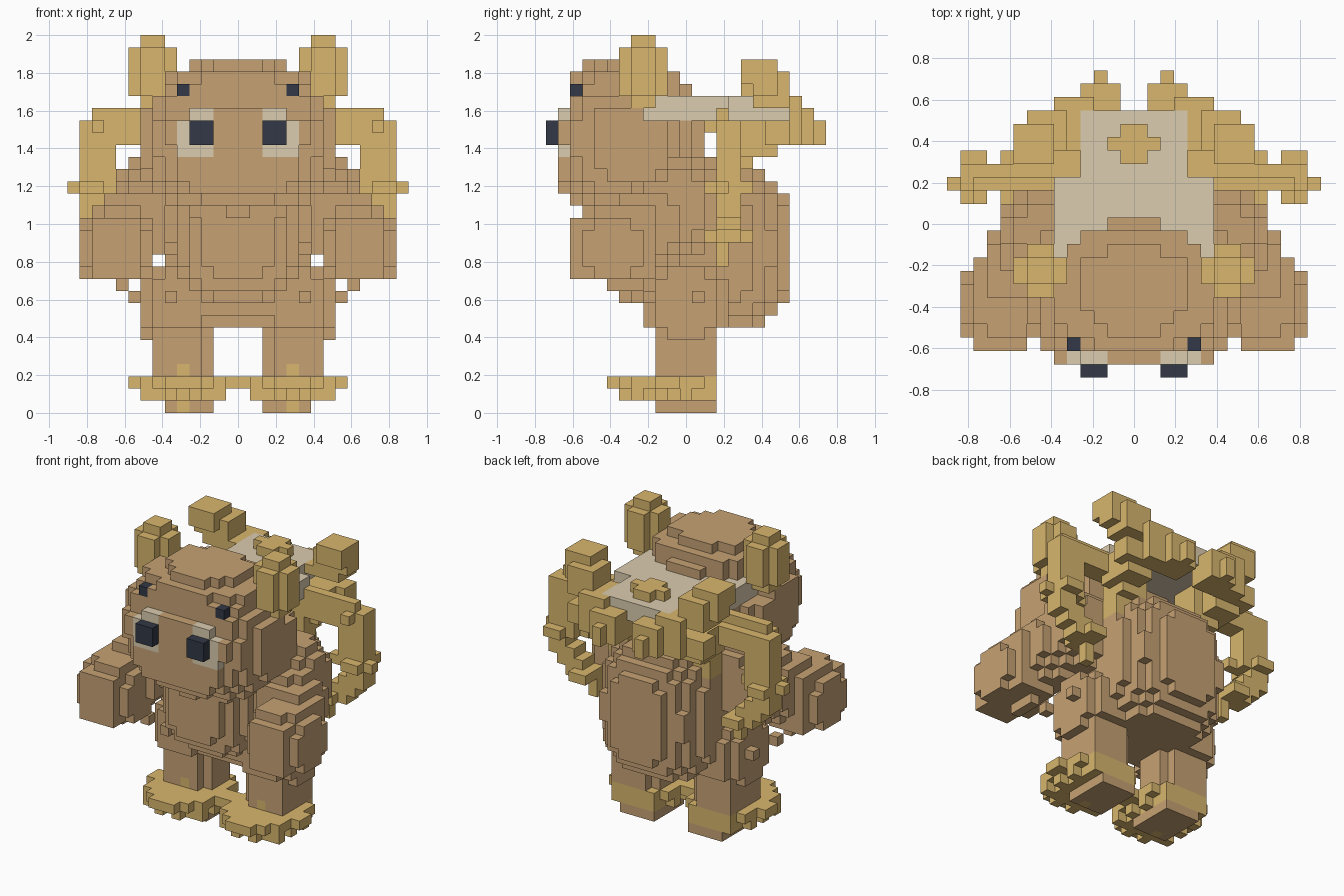
import bpy
import bmesh
from math import radians

default = bpy.data.objects.get("Cube")
if default:
    bpy.data.objects.remove(default, do_unlink=True)

V = 2 / 31          # edge of one block
Y_OFFSET = 11.5     # blocks from the front limit to the centre


def make_material(name, rgb):
    mat = bpy.data.materials.new(name)
    mat.use_nodes = True
    mat.diffuse_color = (*rgb, 1)
    mat.node_tree.nodes["Principled BSDF"].inputs["Base Color"].default_value = (*rgb, 1)
    return mat


FUR = make_material("brown fur", (0.565, 0.36, 0.174))
GOLD = make_material("golden wood", (0.69, 0.47, 0.155))
STONE = make_material("pale stone", (0.71, 0.605, 0.43))
DARK = make_material("dark slate", (0.032, 0.04, 0.063))


def box(x0, x1, y0, y1, z0, z1):
    return {(i, j, k) for i in range(x0, x1) for j in range(y0, y1) for k in range(z0, z1)}


def blob(centre, radii, powers):
    """Blocks whose centres lie inside a rounded box."""
    def inside(cell):
        pos = ((cell[0] + 0.5) * V, (cell[1] + 0.5 - Y_OFFSET) * V, (cell[2] + 0.5) * V)
        return sum((abs(p - c) / r) ** e for p, c, r, e in zip(pos, centre, radii, powers)) <= 1
    return {cell for cell in box(-14, 14, 0, 23, 0, 31) if inside(cell)}


def mirror(cells):
    return {(-1 - i, j, k) for i, j, k in cells}


parts = []          # (name, cells, material); earlier parts keep shared blocks
taken = set()


def add(name, cells, mat):
    cells = cells - taken
    taken.update(cells)
    parts.append((name, cells, mat))


def add_pair(name, cells, mat):
    add("left_" + name, cells, mat)
    add("right_" + name, mirror(cells), mat)


# Eyes and brows
add_pair("pupil", box(2, 4, 0, 2, 22, 24), DARK)
add_pair("eye_white", box(2, 4, 1, 2, 21, 25) | box(4, 5, 1, 2, 21, 24), STONE)
add_pair("brow", box(4, 5, 2, 3, 26, 27), DARK)

# Ears: a rounded post with a cap
ear = (box(5, 9, 7, 9, 26, 30) | box(6, 8, 6, 10, 26, 30)
       | box(6, 8, 7, 9, 25, 31))
add_pair("ear", ear, GOLD)

# Stone slab on the back, with a raised cross
add("slab", box(-6, 6, 8, 15, 24, 26) | box(-4, 4, 14, 20, 24, 26), STONE)
add("slab_cross", box(-1, 1, 16, 19, 26, 27) | box(-2, 2, 17, 18, 26, 27), GOLD)

# Branches carrying the slab, rising from the rear tips to the crowns
trunk = (box(3, 6, 14, 16, 18, 24) | box(3, 6, 14, 17, 20, 24)
         | box(4, 7, 15, 19, 21, 24))
rear_twig = (box(1, 6, 19, 21, 22, 24) | box(1, 6, 20, 21, 24, 25) | box(1, 4, 21, 22, 22, 25)
             | box(2, 3, 22, 23, 22, 24) | box(4, 8, 18, 20, 22, 24))
crown = (box(4, 8, 17, 20, 25, 26) | box(3, 6, 20, 21, 25, 26)
         | box(5, 8, 17, 20, 26, 28) | box(6, 9, 17, 19, 26, 27) | box(6, 9, 16, 19, 27, 29))
add_pair("branch", trunk | rear_twig | crown, GOLD)

# Outer branches hanging beside the shoulders and curling in behind the arms
hanging = (box(6, 12, 14, 15, 24, 25) | box(6, 12, 14, 16, 22, 24)
           | box(10, 13, 14, 16, 18, 24) | box(11, 13, 14, 16, 17, 18)
           | box(10, 13, 14, 16, 16, 17) | box(9, 12, 14, 16, 15, 16)
           | box(8, 11, 14, 16, 14, 15) | box(8, 9, 14, 15, 12, 14))
twigs = (box(11, 13, 13, 17, 18, 19) | box(9, 14, 14, 15, 18, 19)
         | box(8, 10, 13, 17, 14, 15) | box(11, 12, 13, 14, 23, 24))
add_pair("hanging_branch", hanging | twigs, GOLD)

# Feet: a jagged golden cuff around each leg
cuff = (box(2, 7, 6, 14, 1, 3) | box(1, 8, 7, 13, 2, 3) | box(0, 9, 9, 11, 2, 3)
        | box(3, 6, 5, 6, 2, 3))
cuff |= {(i, j, 1) for i in (1, 7) for j in (7, 9, 11)}
cuff -= {(i, 6, 1) for i in (2, 4, 6)}
spots = box(4, 5, 9, 10, 0, 1) | box(4, 5, 9, 10, 3, 4)
add_pair("foot_cuff", cuff | spots, GOLD)

# Legs and hips
leg = (box(2, 6, 9, 14, 0, 3) | box(3, 7, 9, 14, 3, 7)
       | box(2, 7, 10, 13, 3, 7) | box(7, 8, 10, 13, 6, 7))
hip = blob((0.32, 0, 0.58), (0.21, 0.24, 0.2), (3, 3, 4))
hip -= box(0, 14, 0, 23, 0, 7)
knobs = box(8, 9, 12, 13, 9, 10) | box(8, 9, 8, 9, 9, 10) | box(5, 6, 7, 8, 9, 10)
add_pair("leg", leg | hip | knobs, FUR)

# Torso with a round back and a belly that juts forward
torso = (blob((0, 0.13, 0.87), (0.41, 0.43, 0.46), (2.2, 2.2, 3.6))
         | blob((0, -0.1, 0.95), (0.36, 0.4, 0.4), (2.5, 2.5, 2.5)))
add("torso", torso - box(-14, 14, 0, 23, 0, 7), FUR)

# Arms: shoulder and forearm sloping down to a heavy stepped fist
fist = (box(7, 13, 3, 8, 11, 16) | box(8, 12, 2, 9, 11, 16)
        | box(8, 12, 4, 9, 16, 17) | box(8, 11, 3, 9, 16, 17) | box(8, 11, 6, 10, 17, 18))
corners = {(i, j, k) for i in (7, 12) for j in (3, 7) for k in (11, 15)}
arm = (blob((0.42, -0.02, 1.1), (0.25, 0.2, 0.26), (2.3, 2.3, 2.3))
       | blob((0.52, -0.17, 1.0), (0.2, 0.2, 0.22), (2.5, 2.5, 2.5))
       | (fist - corners) | box(9, 10, 5, 8, 10, 11))
arm -= box(6, 7, 0, 23, 11, 13)
add_pair("arm", arm, FUR)

# Head: a rounded mass with a flat muzzle, trimmed at the eyes, ears and slab
head = blob((0, -0.31, 1.45), (0.53, 0.385, 0.425), (2.5, 2.5, 2.5))
head |= (box(-4, 4, 1, 3, 18, 25) | box(-5, 5, 1, 3, 19, 21) | box(-6, 6, 1, 3, 22, 24)
         | box(-2, 2, 3, 5, 28, 29))
head -= box(-14, 14, 0, 2, 25, 31)
trims = [box(5, 14, 0, 2, 21, 22), box(4, 14, 0, 2, 24, 25),
         box(7, 14, 0, 23, 25, 31), box(6, 14, 0, 23, 26, 31),
         box(6, 14, 8, 23, 24, 31), box(5, 14, 9, 23, 26, 31),
         box(4, 14, 10, 23, 26, 31), box(2, 14, 11, 23, 26, 31)]
for trim in trims:
    head -= trim | mirror(trim)
add("head", head, FUR)

# Turn each part into a mesh of its exposed block faces
AXES = [(a, s) for a in range(3) for s in (0, 1)]


def build(name, cells, mat):
    bm = bmesh.new()
    verts = {}

    def corner(p):
        if p not in verts:
            verts[p] = bm.verts.new((p[0] * V, (p[1] - Y_OFFSET) * V, p[2] * V))
        return verts[p]

    for cell in sorted(cells):
        for axis, side in AXES:
            neighbour = list(cell)
            neighbour[axis] += 1 if side else -1
            if tuple(neighbour) in taken:
                continue
            u, w = (axis + 1) % 3, (axis + 2) % 3
            loop = []
            for du, dw in ((0, 0), (1, 0), (1, 1), (0, 1)):
                p = list(cell)
                p[axis] += side
                p[u] += du
                p[w] += dw
                loop.append(corner(tuple(p)))
            bm.faces.new(loop if side else loop[::-1])
    bmesh.ops.dissolve_limit(bm, angle_limit=radians(1), verts=bm.verts[:], edges=bm.edges[:])
    mesh = bpy.data.meshes.new(name)
    bm.to_mesh(mesh)
    bm.free()
    mesh.materials.append(mat)
    bpy.context.collection.objects.link(bpy.data.objects.new(name, mesh))


for part in parts:
    build(*part)
